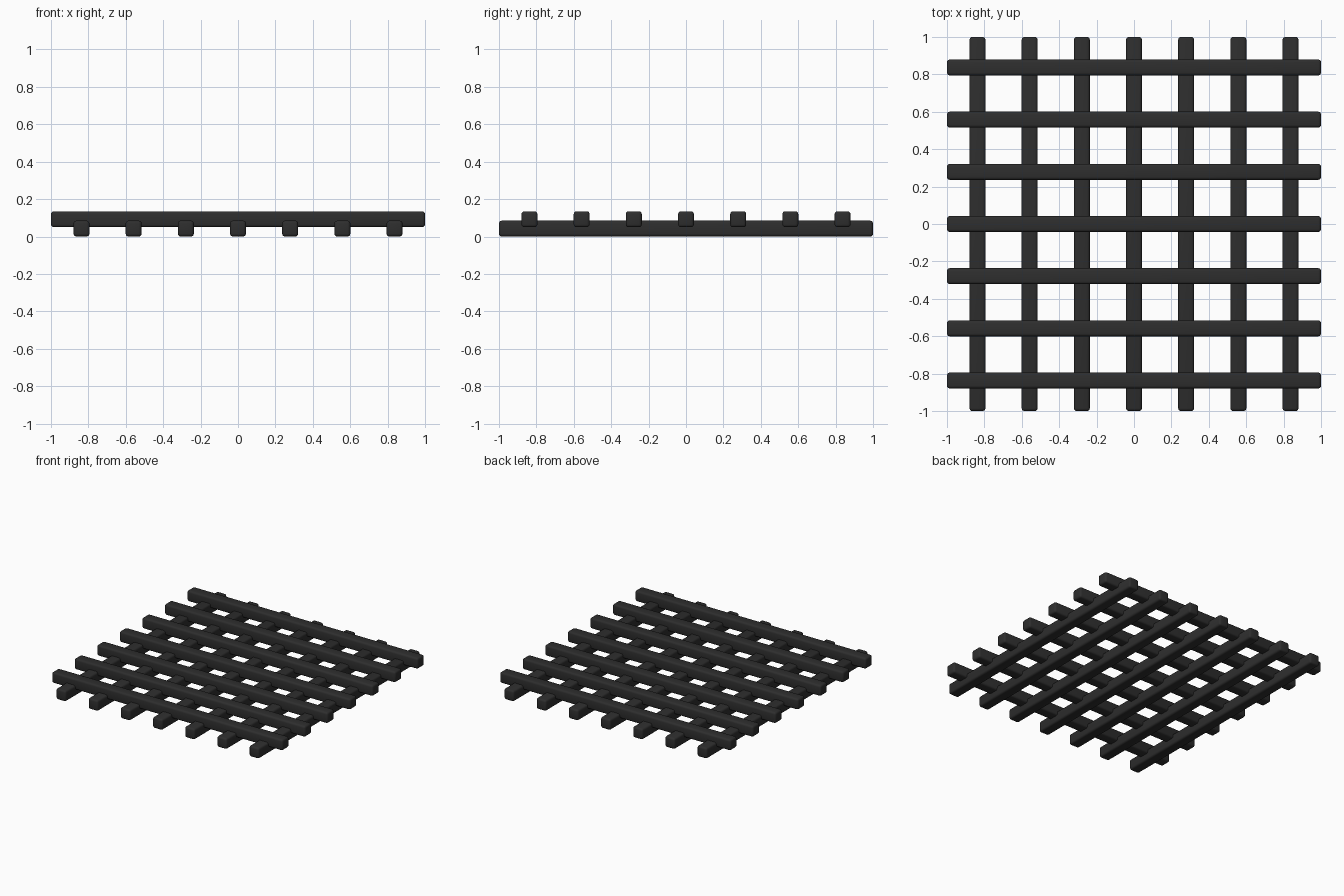
import bpy

cube = bpy.data.objects.get("Cube")
if cube:
    bpy.data.objects.remove(cube, do_unlink=True)

COUNT, SPACING = 7, 0.279
LENGTH, THICK, RISE = 2.0, 0.085, 0.05

# Dark charcoal finish
dark = bpy.data.materials.new("charcoal")
dark.use_nodes = True
colour = (0.027, 0.027, 0.027, 1)
dark.diffuse_color = colour
dark.node_tree.nodes["Principled BSDF"].inputs["Base Color"].default_value = colour


def bar(name, location, size):
    """A square bar with softly rounded edges."""
    bpy.ops.mesh.primitive_cube_add(size=1, location=location)
    obj = bpy.context.object
    obj.name = name
    obj.scale = size
    bpy.ops.object.transform_apply(location=False, rotation=False, scale=True)
    bevel = obj.modifiers.new("rounded_edges", "BEVEL")
    bevel.width = 0.015
    bevel.segments = 3
    bpy.ops.object.modifier_apply(modifier=bevel.name)
    obj.data.materials.append(dark)
    bpy.ops.object.shade_smooth_by_angle()


# Lower bars run front to back, upper bars run side to side, notched together
for i in range(COUNT):
    offset = (i - (COUNT - 1) / 2) * SPACING
    bar(f"lower_bar_{i + 1}", (offset, 0, THICK / 2), (THICK, LENGTH, THICK))
    bar(f"upper_bar_{i + 1}", (0, offset, THICK / 2 + RISE), (LENGTH, THICK, THICK))
